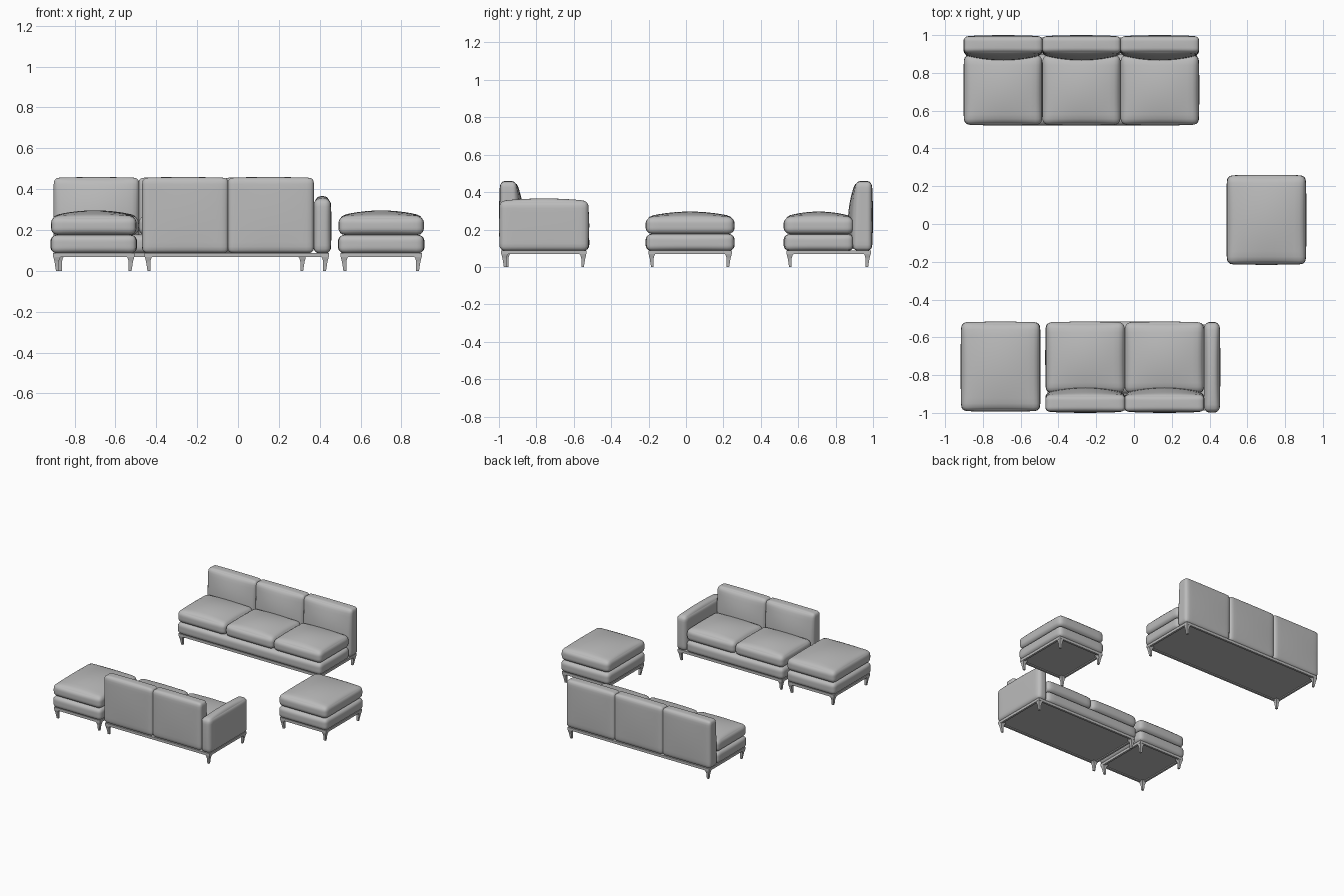
import bpy
import bmesh
from math import sin, pi
from mathutils import Vector

cube = bpy.data.objects.get("Cube")
if cube:
    bpy.data.objects.remove(cube)


def make_material(name, value):
    mat = bpy.data.materials.new(name)
    mat.use_nodes = True
    colour = (value, value, value, 1)
    mat.diffuse_color = colour
    mat.node_tree.nodes["Principled BSDF"].inputs["Base Color"].default_value = colour
    return mat


GREY = make_material("soft grey", 0.5)
FRAME_Z = 0.068
BODY_Z = 0.085
SEAT_Z = 0.175


def finish(bm, name, smooth):
    bmesh.ops.recalc_face_normals(bm, faces=bm.faces)
    mesh = bpy.data.meshes.new(name)
    bm.to_mesh(mesh)
    bm.free()
    mesh.materials.append(GREY)
    obj = bpy.data.objects.new(name, mesh)
    bpy.context.collection.objects.link(obj)
    if smooth:
        mesh.polygons.foreach_set("use_smooth", [True] * len(mesh.polygons))
    return obj


def cushion(name, lo, hi, radius, bulge_lo=(0, 0, 0), bulge_hi=(0, 0, 0), taper=0, facing=1):
    """Rounded box whose six sides can swell; taper thins the top towards the rear."""
    lo, hi = Vector(lo), Vector(hi)
    mid, half = (lo + hi) / 2, (hi - lo) / 2
    bm = bmesh.new()
    bmesh.ops.create_cube(bm, size=2)
    bmesh.ops.subdivide_edges(bm, edges=bm.edges[:], cuts=15, use_grid_fill=True)
    for v in bm.verts:
        u = Vector([sin(c * pi / 2) for c in v.co])
        p = Vector([a * h for a, h in zip(u, half)])
        core = Vector([max(r - h, min(h - r, c)) for c, h, r in zip(p, half, [radius] * 3)])
        d = p - core
        if d.length > 1e-7:
            p = core + d.normalized() * radius
        for i in range(3):
            swell = (1 - u[i - 1] ** 2) * (1 - u[i - 2] ** 2)
            p[i] += swell * (bulge_hi[i] * max(u[i], 0) - bulge_lo[i] * max(-u[i], 0))
        if taper:
            t = (u.z + 1) / 2
            p.y = half.y - (half.y - p.y) * (1 - taper * t * t)
        p += mid
        v.co = (p.x, p.y * facing, p.z)
    return finish(bm, name, True)


def box(name, lo, hi):
    bm = bmesh.new()
    bmesh.ops.create_cube(bm, size=1)
    lo, hi = Vector(lo), Vector(hi)
    for v in bm.verts:
        v.co = [a + (b - a) * (c + 0.5) for a, b, c in zip(lo, hi, v.co)]
    return finish(bm, name, False)


def leg(name, x, y, sx, sy):
    """Tapered square leg, flaring into the frame; sx, sy point outwards."""
    bm = bmesh.new()
    rings = []
    for z, inset, width in ((0, 0.014, 0.014), (0.045, 0.007, 0.021),
                            (0.06, 0.003, 0.029), (0.074, 0, 0.04)):
        a, b = inset, inset + width
        rings.append([bm.verts.new((x - sx * p, y - sy * q, z))
                      for p, q in ((a, a), (b, a), (b, b), (a, b))])
    for low, high in zip(rings, rings[1:]):
        for i in range(4):
            j = (i + 1) % 4
            bm.faces.new((low[i], low[j], high[j], high[i]))
    bm.faces.new(rings[0])
    bm.faces.new(rings[-1])
    return finish(bm, name, False)


def frame(name, x0, x1, y0, y1):
    """Bottom panel with a rim and four corner legs."""
    w, top = 0.016, BODY_Z + 0.003
    box(name + "_panel", (x0, y0, FRAME_Z + 0.008), (x1, y1, top))
    for side, a, b in (("front", y0, y0 + w), ("rear", y1 - w, y1)):
        box(f"{name}_{side}_rail", (x0, a, FRAME_Z), (x1, b, top))
    for side, a, b in (("right", x0, x0 + w), ("left", x1 - w, x1)):
        box(f"{name}_{side}_rail", (a, y0 + w, FRAME_Z), (b, y1 - w, top))
    for x, sx, side in ((x0, -1, "right"), (x1, 1, "left")):
        for y, sy, end in ((y0, -1, "front"), (y1, 1, "rear")):
            leg(f"{name}_{end}_{side}_leg", x, y, sx, sy)


def seating(name, x0, x1, y0, y1, count, facing=1, back=False, arm=0):
    """One unit, laid out facing -y; facing=-1 mirrors it to face +y."""
    seat_rear = y1 - 0.105 if back else y1
    step = (x1 - x0) / count
    # Upholstered base
    cushion(name + "_base", (x0, y0, BODY_Z), (x1, seat_rear, SEAT_Z + 0.002), 0.03,
            (0.003, 0.003, 0), (0.003, 0.003, 0), facing=facing)
    for i in range(count):
        a, b = x0 + i * step, x0 + (i + 1) * step
        # Seat cushion
        cushion(f"{name}_seat_{i + 1}", (a, y0, SEAT_Z), (b, seat_rear, 0.268), 0.034,
                (0, 0.003, 0), (0, 0.003, 0.028), facing=facing)
        # Back cushion
        if back:
            cushion(f"{name}_back_{i + 1}", (a - 0.002, y1 - 0.108, BODY_Z + 0.002),
                    (b + 0.002, y1 - 0.006, 0.456), 0.026,
                    (0, 0.03, 0), (0, 0.006, 0.003), taper=0.14, facing=facing)
    # Arm rest
    if arm:
        cushion(name + "_arm", (x1, y0 + 0.002, BODY_Z), (x1 + arm, y1 - 0.004, 0.353), 0.03,
                (0, 0.003, 0), (0.002, 0.003, 0.013), facing=facing)
    ya, yb = sorted(((y0 + 0.012) * facing, (y1 - 0.012) * facing))
    frame(name + "_frame", x0 + 0.01, x1 + arm - 0.01, ya, yb)


seating("long_sofa", -0.9, 0.343, 0.525, 1.0, 3, back=True)
seating("arm_sofa", -0.467, 0.37, 0.52, 1.0, 2, facing=-1, back=True, arm=0.085)
seating("side_ottoman", 0.492, 0.91, -0.213, 0.257, 1)
seating("corner_ottoman", -0.915, -0.497, -0.99, -0.52, 1)
